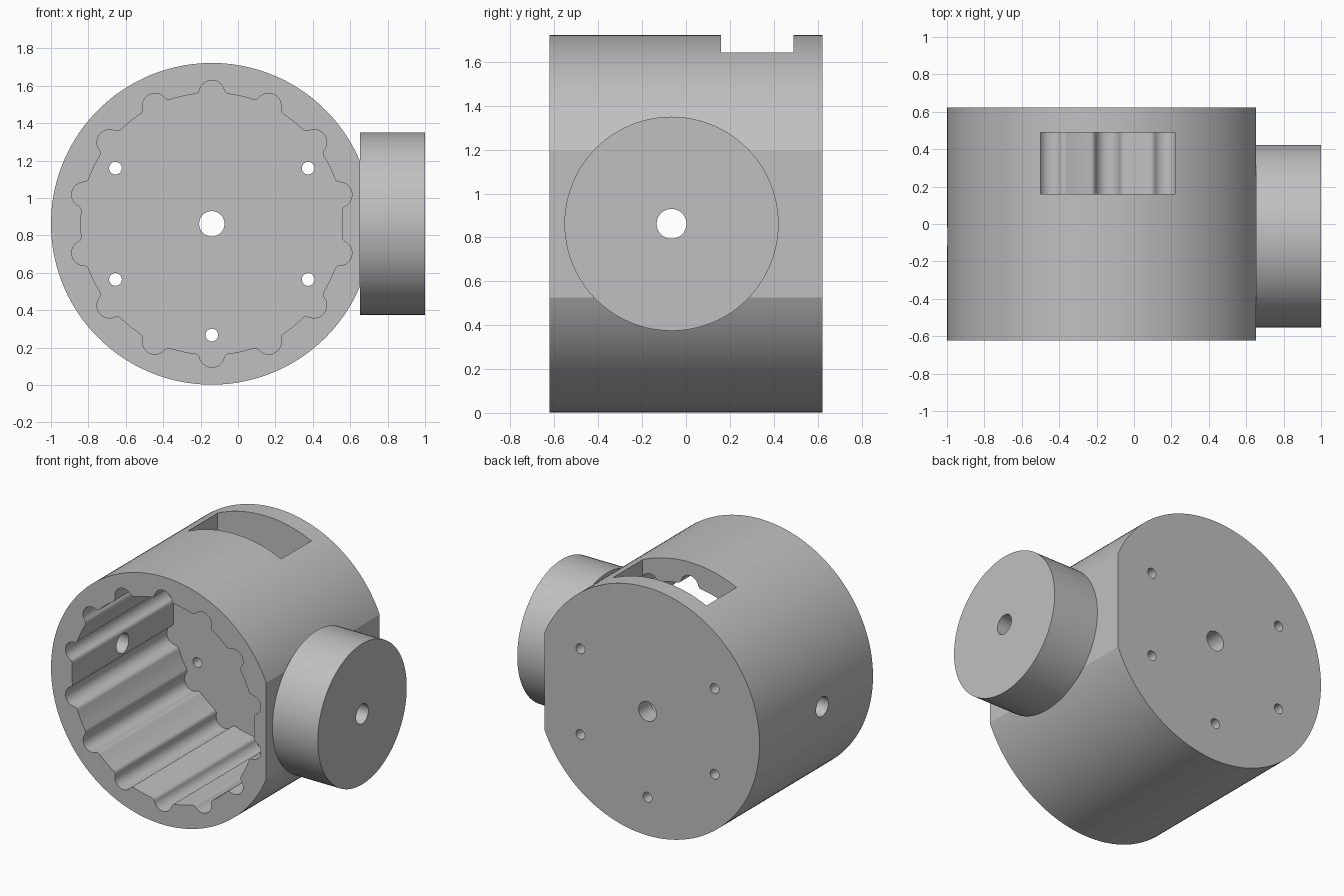
import bpy, bmesh, math
from mathutils import Vector, Matrix

if "Cube" in bpy.data.objects:
    bpy.data.objects.remove(bpy.data.objects["Cube"], do_unlink=True)

CX, CZ, R = -0.14, 0.862, 0.86        # drum axis and radius
HALF = 0.622                          # drum half length
FLAT_X, KNOB_Y, KNOB_R = 0.652, -0.066, 0.488
BORE_R, PIN_R = 0.068, 0.034
FLOOR_Y = 0.49                        # inner face of the back wall

grey = bpy.data.materials.new("plain grey")
grey.use_nodes = True
grey.diffuse_color = (0.53, 0.53, 0.53, 1)
grey.node_tree.nodes["Principled BSDF"].inputs["Base Color"].default_value = grey.diffuse_color


def prism(name, outline, y0, y1):
    """Extrude an (x, z) outline along y."""
    bm = bmesh.new()
    face = bm.faces.new([bm.verts.new((x, y0, z)) for x, z in outline])
    new = bmesh.ops.extrude_face_region(bm, geom=[face])["geom"]
    bmesh.ops.translate(bm, vec=(0, y1 - y0, 0),
                        verts=[v for v in new if isinstance(v, bmesh.types.BMVert)])
    bmesh.ops.recalc_face_normals(bm, faces=bm.faces)
    mesh = bpy.data.meshes.new(name)
    bm.to_mesh(mesh)
    bm.free()
    mesh.materials.append(grey)
    obj = bpy.data.objects.new(name, mesh)
    bpy.context.collection.objects.link(obj)
    return obj


def arc(cx, cz, r, a0, a1, n):
    return [(cx + r * math.cos(a0 + (a1 - a0) * i / n),
             cz + r * math.sin(a0 + (a1 - a0) * i / n)) for i in range(n + 1)]


def rod_y(name, x, z, r, y0, y1, n=32):
    return prism(name, arc(x, z, r, 0, math.tau, n)[:-1], y0, y1)


def rod_x(name, y, z, r, x0, x1, n=32):
    """Round rod along x, turned from a rod along y."""
    obj = rod_y(name, 0, 0, r, -x1, -x0, n)
    obj.data.transform(Matrix.Translation((0, y, z)) @ Matrix.Rotation(math.pi / 2, 4, "Z"))
    return obj


def cut(obj, cutters):
    """Subtract the cutters, then remove them."""
    for c in cutters:
        c.hide_render = True
        mod = obj.modifiers.new("cut", "BOOLEAN")
        mod.operation, mod.solver, mod.object = "DIFFERENCE", "EXACT", c
    deps = bpy.context.evaluated_depsgraph_get()
    mesh = bpy.data.meshes.new_from_object(obj.evaluated_get(deps))
    obj.modifiers.clear()
    obj.data = mesh
    for c in cutters:
        bpy.data.objects.remove(c, do_unlink=True)


def lobed_outline(base=0.70, lobe=0.067, fillet=0.03, count=14):
    """Circle with round grooves whose mouths are filleted."""
    d = base + fillet
    a = math.acos((d * d + base * base - (lobe + fillet) ** 2) / (2 * d * base))
    fx, fz = d * math.sin(a), d * math.cos(a)
    phi = math.atan2(fz - base, fx)
    pitch = math.tau / count
    half = arc(0, base, lobe, math.pi / 2, phi, 8)
    half += arc(fx, fz, fillet, phi + math.pi, 1.5 * math.pi - a, 8)[1:]
    half += arc(0, 0, base, math.pi / 2 - a, math.pi / 2 - pitch / 2, 3)[1:]
    # left half mirrored, without the shared end points
    unit = [(-x, z) for x, z in reversed(half[1:-1])] + half
    points = []
    for k in range(count):
        c, s = math.cos(k * pitch), math.sin(k * pitch)
        points += [(CX + x * c + z * s, CZ - x * s + z * c) for x, z in unit]
    return points


# Drum with a flat on the knob side
flat_angle = math.acos((FLAT_X - CX) / R)
drum = prism("drum_housing", arc(CX, CZ, R, flat_angle, math.tau - flat_angle, 128), -HALF, HALF)

# Grooved cavity, open at the front
cutters = [prism("cavity_cutter", lobed_outline(), -HALF - 0.1, FLOOR_Y)]

# Window in the top of the wall
w = 0.36
cutters.append(prism("window_cutter",
                     [(CX - w, 1.36), (CX + w, 1.36), (CX + w, 1.9), (CX - w, 1.9)],
                     0.16, FLOOR_Y))

# Back wall: centre bore and five pin holes
cutters.append(rod_y("centre_bore_cutter", CX, CZ, BORE_R, 0.3, 0.8))
for deg in (30, 150, 210, 270, 330):
    t = math.radians(deg)
    cutters.append(rod_y("pin_hole_cutter", CX + 0.595 * math.cos(t),
                         CZ + 0.595 * math.sin(t), PIN_R, 0.3, 0.8))

# Cross bore through both side walls
cutters.append(rod_x("cross_bore_cutter", KNOB_Y, CZ, BORE_R, -1.2, 1.2))
cut(drum, cutters)

# Side knob, bored through
knob = rod_x("side_knob", KNOB_Y, CZ, KNOB_R, FLAT_X, 1.0, 96)
cut(knob, [rod_x("knob_bore_cutter", KNOB_Y, CZ, BORE_R, 0.5, 1.2)])

# Smooth curved walls, crisp edges
bpy.ops.object.select_all(action="DESELECT")
for obj in (drum, knob):
    obj.select_set(True)
bpy.context.view_layer.objects.active = drum
bpy.ops.object.shade_smooth_by_angle(angle=math.radians(15))
